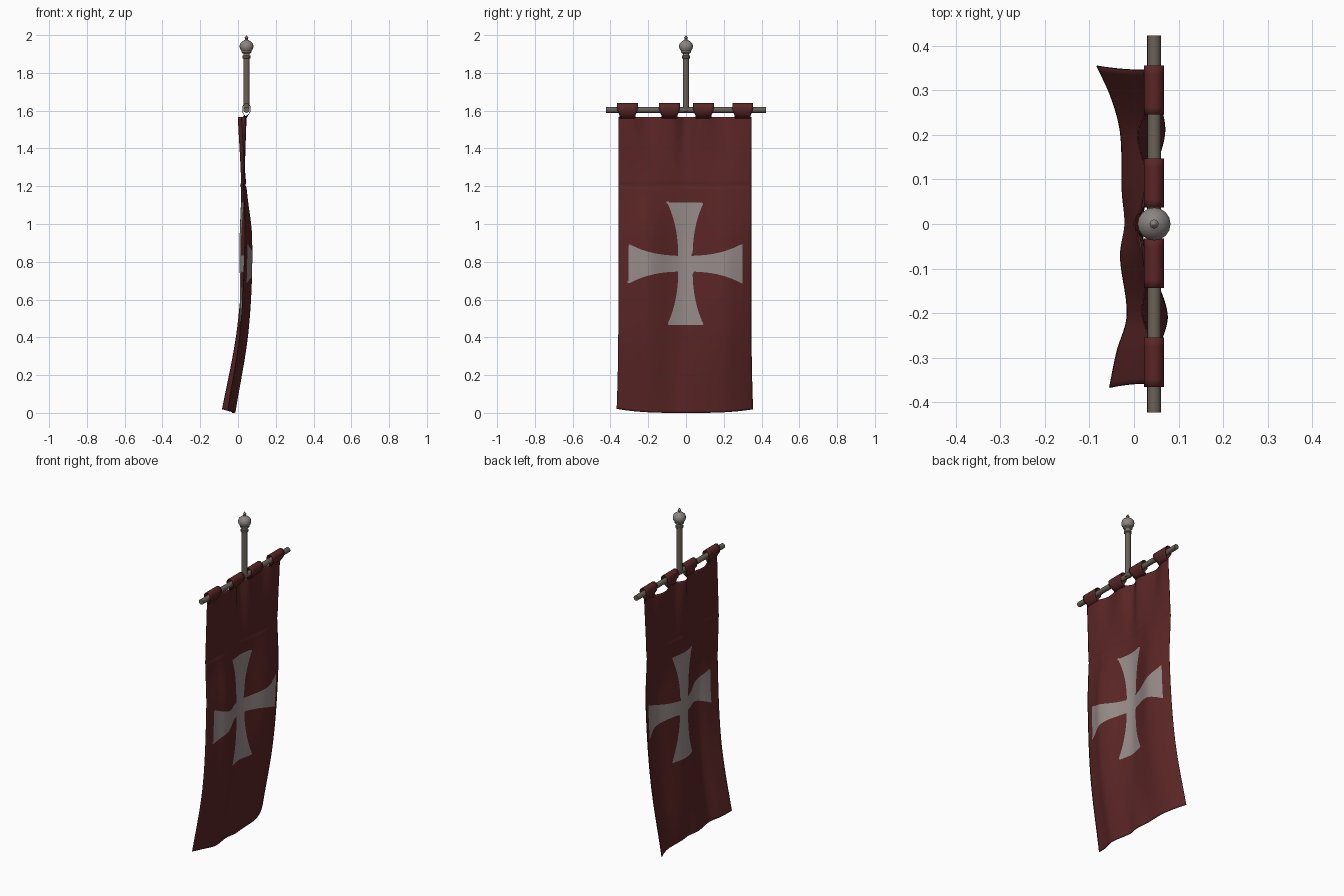
import bpy, bmesh, math

if "Cube" in bpy.data.objects:
    bpy.data.objects.remove(bpy.data.objects["Cube"])

def material(name, rgb):
    m = bpy.data.materials.new(name)
    m.diffuse_color = (*rgb, 1)
    m.use_nodes = True
    m.node_tree.nodes["Principled BSDF"].inputs["Base Color"].default_value = m.diffuse_color
    return m

RED = material("dark red cloth", (0.105, 0.019, 0.019))
WHITE = material("grey white cross", (0.31, 0.265, 0.255))
WOOD = material("weathered pole", (0.14, 0.12, 0.095))
STEEL = material("dull finial metal", (0.26, 0.235, 0.22))
BAR_X, BAR_Z = 0.045, 1.604

def finish(bm, name, mats, angle=40, thickness=0):
    bmesh.ops.recalc_face_normals(bm, faces=bm.faces)
    me = bpy.data.meshes.new(name)
    bm.to_mesh(me)
    bm.free()
    for m in mats:
        me.materials.append(m)
    ob = bpy.data.objects.new(name, me)
    bpy.context.collection.objects.link(ob)
    if thickness:
        s = ob.modifiers.new("thickness", "SOLIDIFY")
        s.thickness, s.offset = thickness, 0
    bpy.ops.object.select_all(action="DESELECT")
    ob.select_set(True)
    bpy.context.view_layer.objects.active = ob
    bpy.ops.object.shade_smooth_by_angle(angle=math.radians(angle))
    return ob

def lathe(name, profile, mat, sides=16):
    bm = bmesh.new()
    vs = [bm.verts.new((BAR_X + r, 0, z)) for r, z in profile]
    es = [bm.edges.new(p) for p in zip(vs, vs[1:])]
    bmesh.ops.spin(bm, geom=vs + es, cent=(BAR_X, 0, 0), axis=(0, 0, 1),
                   angle=2 * math.pi, steps=sides)
    bmesh.ops.remove_doubles(bm, verts=bm.verts, dist=1e-5)
    return finish(bm, name, [mat])

def spline(xs, vals, x):
    """Smooth interpolation through a row of values at ascending positions."""
    n = len(xs)
    i = max(k for k in range(n - 1) if xs[k] <= x or k == 0)
    t = min(1, max(0, (x - xs[i]) / (xs[i + 1] - xs[i])))
    def slope(k):
        a, b = max(0, k - 1), min(n - 1, k + 1)
        return (vals[b] - vals[a]) / (xs[b] - xs[a])
    h = xs[i + 1] - xs[i]
    return ((2*t**3 - 3*t*t + 1) * vals[i] + (t**3 - 2*t*t + t) * h * slope(i)
            + (3*t*t - 2*t**3) * vals[i + 1] + (t**3 - t*t) * h * slope(i + 1))

# Pole and finial
lathe("pole", [(0, 1.592), (0.017, 1.595), (0.017, 1.875), (0.022, 1.879),
               (0.022, 1.89), (0.016, 1.893), (0, 1.893)], WOOD)
lathe("finial", [(0, 1.885), (0.017, 1.893), (0.017, 1.902), (0.027, 1.908), (0.026, 1.915),
                 (0.035, 1.928), (0.037, 1.942), (0.033, 1.957), (0.019, 1.969),
                 (0.008, 1.975), (0.007, 1.98), (0.01, 1.985), (0.004, 1.994), (0, 2.0)], STEEL)

# Crossbar
bpy.ops.mesh.primitive_cylinder_add(vertices=16, radius=0.0155, depth=0.846,
                                    location=(BAR_X, 0, BAR_Z), rotation=(math.pi / 2, 0, 0))
bar = bpy.context.object
bar.name = "crossbar"
bar.data.materials.append(WOOD)
bpy.ops.object.shade_smooth_by_angle(angle=math.radians(40))

# Cloth folds: depth profiles across the width at several heights
YS = [-0.36, -0.28, -0.2, -0.07, 0, 0.07, 0.2, 0.28, 0.35]
ZS = [0, 0.45, 0.92, 1.2, 1.56]
FOLDS = [[-0.055, -0.038, -0.015, -0.03, -0.02, -0.026, -0.03, -0.052, -0.085],
         [0.012, 0.035, 0.056, 0.02, 0.01, 0.024, 0.048, 0.025, -0.005],
         [0.035, 0.055, 0.073, 0.025, 0.01, 0.025, 0.068, 0.055, 0.03],
         [0.03, 0.036, 0.042, 0.025, 0.018, 0.028, 0.043, 0.036, 0.025],
         [0.04, 0.042, 0.018, 0.036, 0.0, 0.036, 0.008, 0.036, 0.042]]

def cloth_x(y, z):
    x = spline(ZS, [spline(YS, row, y) for row in FOLDS], z)
    return x - 0.005 * math.exp(-((z - 1.205) / 0.008) ** 2)   # sewn seam

def cross(y, z):
    """Negative inside the flared cross."""
    dy, dz = y + 0.003, z - 0.79
    def arm(along, across, length, mid, flare):
        t = abs(along) / length
        return max(abs(across) - mid - flare * t ** 2.6, abs(along) - length)
    return min(arm(dz, dy, 0.325, 0.038, 0.06), arm(dy, dz, 0.302, 0.042, 0.065))

# Banner cloth: grid cut along the cross outline, then folded
bm = bmesh.new()
NY, NZ = 58, 130
grid = [[bm.verts.new((0, -0.358 + 0.704 * i / NY, 1.566 * j / NZ)) for i in range(NY + 1)]
        for j in range(NZ + 1)]
for j in range(NZ):
    for i in range(NY):
        bm.faces.new((grid[j][i], grid[j][i+1], grid[j+1][i+1], grid[j+1][i]))
cuts = []
for e in list(bm.edges):
    a, b = e.verts
    fa, fb = cross(*a.co.yz), cross(*b.co.yz)
    if fa * fb < 0:
        cuts.append(bmesh.utils.edge_split(e, a, fa / (fa - fb))[1])
bmesh.ops.connect_verts(bm, verts=cuts)
for f in bm.faces:
    f.material_index = int(cross(*f.calc_center_median().yz) < 0)
for v in bm.verts:
    y, z = v.co.y, v.co.z
    low = max(0, 1 - z / 0.5) ** 2
    v.co.x = cloth_x(y, z)
    v.co.y = y * (1 + 0.025 * low)
    v.co.z = z + low * 0.02 * (abs(y) / 0.35) ** 3
finish(bm, "banner_cloth", [RED, WHITE], 60, 0.003)

# Hanging tabs looped over the crossbar
def tab(name, yc):
    bm = bmesh.new()
    path = [(None, 1.558, 0.041), (0.033, 1.578, 0.043), (0.024, 1.593, 0.05)]
    for k in range(11):
        a = math.pi * (1 - k / 10)
        path.append((BAR_X + 0.021 * math.cos(a), 1.613 + 0.025 * math.sin(a), 0.055))
    path += [(0.064, 1.593, 0.05), (0.053, 1.578, 0.043), (None, 1.558, 0.041)]
    rows = []
    for x, z, w in path:
        ys = [yc + w * (k / 3 - 1) for k in range(7)]
        rows.append([bm.verts.new((cloth_x(y, z) if x is None else x, y, z)) for y in ys])
    for r, s in zip(rows, rows[1:]):
        for k in range(6):
            bm.faces.new((r[k], r[k+1], s[k+1], s[k]))
    finish(bm, name, [RED], 50, 0.003)

for n, yc in enumerate((-0.31, -0.088, 0.092, 0.3)):
    tab(f"hanging_tab_{n + 1}", yc)
